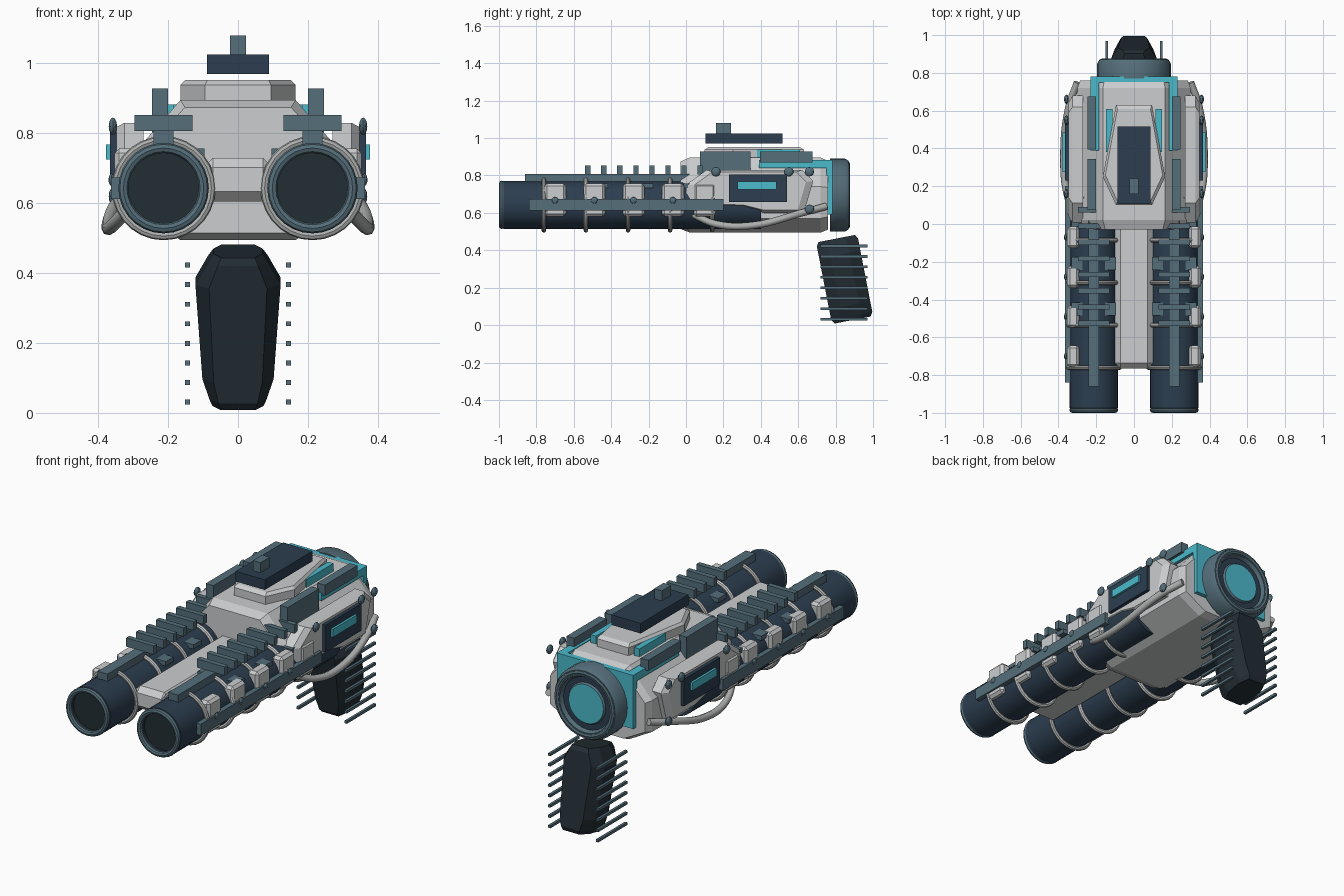
import bpy, bmesh, math
from mathutils import Matrix, Vector

if "Cube" in bpy.data.objects:
    bpy.data.objects.remove(bpy.data.objects["Cube"])


def mat(name, c):
    m = bpy.data.materials.new(name)
    m.diffuse_color = (*c, 1)
    m.use_nodes = True
    m.node_tree.nodes["Principled BSDF"].inputs["Base Color"].default_value = m.diffuse_color
    return m


WHITE = mat("shell white", (0.60, 0.61, 0.62))
GREY = mat("cable grey", (0.42, 0.43, 0.43))
NAVY = mat("barrel navy", (0.025, 0.048, 0.08))
STEEL = mat("steel blue", (0.089, 0.156, 0.195))
CYAN = mat("energy cyan", (0.07, 0.49, 0.60))
BLACK = mat("grip black", (0.016, 0.026, 0.034))


def finish(name, bm, mats, bevel=0, smooth=False):
    bmesh.ops.remove_doubles(bm, verts=bm.verts, dist=1e-5)
    if bevel:
        bmesh.ops.bevel(bm, geom=bm.edges[:], offset=bevel, segments=1, affect='EDGES')
    bmesh.ops.recalc_face_normals(bm, faces=bm.faces)
    me = bpy.data.meshes.new(name)
    bm.to_mesh(me)
    bm.free()
    for m in mats:
        me.materials.append(m)
    if smooth:
        me.shade_smooth()
        me.set_sharp_from_angle(angle=math.radians(35))
    ob = bpy.data.objects.new(name, me)
    bpy.context.collection.objects.link(ob)
    return ob


def box(name, m, x, y, z, bevel=0):
    """Box from (min, max) ranges."""
    bm = bmesh.new()
    bmesh.ops.create_cube(bm, size=1)
    for v in bm.verts:
        v.co = Vector([(r[0] + r[1]) / 2 + c * (r[1] - r[0]) for r, c in zip((x, y, z), v.co)])
    return finish(name, bm, [m], bevel)


def pair(name, m, x, y, z, bevel=0):
    """The same box on the right and the left."""
    box(name + "_right", m, x, y, z, bevel)
    box(name + "_left", m, (-x[1], -x[0]), y, z, bevel)


def loft(name, m, rings, bevel=0):
    """Skin closed rings of points and cap the ends."""
    bm = bmesh.new()
    rs = [[bm.verts.new(p) for p in r] for r in rings]
    n = len(rs[0])
    for a, b in zip(rs, rs[1:]):
        for i in range(n):
            bm.faces.new((a[i], a[(i + 1) % n], b[(i + 1) % n], b[i]))
    bm.faces.new(rs[0])
    bm.faces.new(rs[-1])
    return finish(name, bm, [m], bevel)


def lathe(name, prof, mats, cx, cz, n=28):
    """Turn (radius, y, material slot) points round a y axis."""
    bm = bmesh.new()
    rings = [[bm.verts.new((cx + r * math.cos(2 * math.pi * i / n), y,
                            cz + r * math.sin(2 * math.pi * i / n))) for i in range(n)]
             for r, y, _ in prof]
    for k in range(len(prof) - 1):
        a, b = rings[k], rings[k + 1]
        for i in range(n):
            f = bm.faces.new((a[i], a[(i + 1) % n], b[(i + 1) % n], b[i]))
            f.material_index = prof[k + 1][2]
    bmesh.ops.dissolve_degenerate(bm, dist=1e-6, edges=bm.edges[:])
    return finish(name, bm, mats, 0, True)


def hoop(name, m, cx, y, cz, R, r):
    prof = [(R + r * math.cos(math.pi * k / 4), y + r * math.sin(math.pi * k / 4), 0) for k in range(9)]
    return lathe(name, prof, [m], cx, cz)


def bolt(name, x, y, z, r, m):
    bm = bmesh.new()
    bmesh.ops.create_uvsphere(bm, u_segments=10, v_segments=6, radius=r,
                              matrix=Matrix.Translation((x, y, z)) @ Matrix.Diagonal((0.5, 1, 1, 1)))
    finish(name, bm, [m], 0, True)


# main body and the spine between the barrels
half = [(0.165, 0.495), (0.30, 0.57), (0.30, 0.74), (0.165, 0.895)]
section = half + [(-x, z) for x, z in reversed(half)]
loft("body_shell", WHITE, [[(x * s, y, 0.69 + (z - 0.69) * t) for x, z in section]
     for y, s, t in ((-0.03, 0.92, 0.90), (0.02, 1, 1), (0.72, 1, 1), (0.76, 0.95, 0.92))])
box("spine", WHITE, (-0.10, 0.10), (-0.765, 0.05), (0.605, 0.73), 0.028)

# raised top plate, sight block and sight
plate = [(0.095, 0.63), (0.165, 0.25), (0.095, 0.10), (-0.095, 0.10), (-0.165, 0.25), (-0.095, 0.63)]
loft("top_plate", WHITE, [[(x * s, 0.36 + (y - 0.36) * s, z) for x, y in plate]
     for z, s in ((0.88, 1), (0.938, 1), (0.952, 0.92))])
box("sight_block", NAVY, (-0.088, 0.088), (0.105, 0.515), (0.97, 1.025))
box("sight_post", STEEL, (-0.023, 0.023), (0.16, 0.24), (1.02, 1.08))
pair("plate_light", CYAN, (0.115, 0.147), (0.38, 0.61), (0.89, 0.938))

# cyan rear frame with the arms reaching forward
box("rear_frame", CYAN, (-0.23, 0.23), (0.75, 0.782), (0.59, 0.882))
pair("frame_arm", CYAN, (0.185, 0.23), (0.39, 0.76), (0.84, 0.882))

# rear power disc
lathe("rear_disc", [(0, 0.77, 0), (0.195, 0.77, 0), (0.195, 0.85, 0), (0.183, 0.87, 0), (0.152, 0.87, 0),
      (0.142, 0.85, 0), (0.112, 0.85, 1), (0.105, 0.86, 0), (0, 0.86, 2)], [STEEL, NAVY, CYAN], 0, 0.695)
hoop("rear_disc_rim", STEEL, 0, 0.862, 0.695, 0.168, 0.014)

# roof rails
pair("roof_rail_front", STEEL, (0.20, 0.246), (0.075, 0.345), (0.80, 0.928))
pair("roof_rail_rear", STEEL, (0.20, 0.246), (0.395, 0.675), (0.87, 0.928))

for s, side in ((1, "right"), (-1, "left")):
    cx, cz = 0.213 * s, 0.643
    # barrel with open muzzle
    lathe("barrel_" + side, [(0, 0.40, 0), (0.128, 0.40, 0), (0.128, -0.975, 0), (0.118, -0.978, 0),
          (0.106, -0.98, 0), (0.104, -0.96, 1), (0, -0.96, 1)], [NAVY, BLACK], cx, cz)
    hoop("muzzle_ring_" + side, STEEL, cx, -0.985, cz, 0.115, 0.0145)
    for i in range(5):
        hoop(f"barrel_hoop_{side}_{i}", WHITE if i % 2 else GREY, cx, -0.76 + 0.225 * i, cz, 0.137, 0.012)

    # side pod
    pod = [(0.0, 0.64), (0.0, 0.75), (0.11, 0.83), (0.62, 0.83), (0.68, 0.77), (0.63, 0.60), (0.42, 0.60), (0.30, 0.63)]
    loft("side_pod_" + side, WHITE, [[(x * s, 0.36 + (y - 0.36) * k, 0.73 + (z - 0.73) * k) for y, z in pod]
         for x, k in ((0.27, 1), (0.325, 1), (0.347, 0.88))])

    # cable slung under the pod
    cu = bpy.data.curves.new("cable_" + side, 'CURVE')
    cu.dimensions = '3D'
    cu.bevel_depth = 0.019
    cu.bevel_resolution = 2
    cu.resolution_u = 6
    cu.use_fill_caps = True
    sp = cu.splines.new('BEZIER')
    path = [(0.30, 0.75, 0.635), (0.345, 0.62, 0.60), (0.372, 0.35, 0.532), (0.355, 0.16, 0.54), (0.31, 0.04, 0.59)]
    sp.bezier_points.add(len(path) - 1)
    for p, (x, y, z) in zip(sp.bezier_points, path):
        p.co = (x * s, y, z)
        p.handle_left_type = p.handle_right_type = 'AUTO'
    cu.materials.append(GREY)
    bpy.context.collection.objects.link(bpy.data.objects.new("cable_" + side, cu))

    # bolts on the clips and pods
    for i, y in enumerate((-0.70, -0.49, -0.28, -0.07)):
        bolt(f"clip_bolt_{side}_{i}", 0.362 * s, y, 0.667, 0.018, STEEL)
    for i, (y, z) in enumerate(((0.16, 0.82), (0.55, 0.82), (0.66, 0.82), (0.66, 0.62))):
        bolt(f"pod_bolt_{side}_{i}", 0.358 * s, y, z, 0.025, STEEL)

# pod screens
pair("screen_panel", NAVY, (0.33, 0.366), (0.23, 0.54), (0.658, 0.805))
pair("screen_glow", CYAN, (0.36, 0.378), (0.275, 0.485), (0.725, 0.768))

# barrel side rails and clips
pair("side_rail", STEEL, (0.33, 0.364), (-0.84, 0.20), (0.612, 0.674))
for i, y in enumerate((-0.70, -0.49, -0.28, -0.07, 0.10)):
    pair(f"barrel_clip_{i}", WHITE, (0.29, 0.354), (y - 0.058, y + 0.058), (0.58, 0.757), 0.014)

# barrel top rails, teeth and cross brackets
pair("top_rail", STEEL, (0.184, 0.242), (-0.86, 0.10), (0.76, 0.808))
for i in range(8):
    y = -0.525 + 0.0857 * i
    pair(f"rail_tooth_{i}", STEEL, (0.13, 0.296), (y - 0.014, y + 0.014), (0.806, 0.853))
for i, y in enumerate((-0.45, -0.21, 0.02)):
    pair(f"cross_bracket_{i}", STEEL, (0.096, 0.33), (y - 0.034, y + 0.034), (0.732, 0.756))

# tilted grip: octagonal sections along its own axis
tilt = Matrix.Translation((0, 0.848, 0.245)) @ Matrix.Rotation(math.radians(11), 4, 'X')
rings = []
for z, w, d in ((-0.222, 0.073, 0.098), (-0.20, 0.082, 0.112), (-0.14, 0.102, 0.112),
                (0.135, 0.122, 0.112), (0.20, 0.085, 0.112), (0.222, 0.07, 0.10)):
    f = w * 0.68
    rings.append([tilt @ Vector(p + (z,)) for p in ((w, -d + 0.06), (w, d - 0.06), (f, d), (-f, d),
                 (-w, d - 0.06), (-w, -d + 0.06), (-f, -d), (f, -d))])
loft("grip", BLACK, rings)

# cooling bars beside the grip
for i in range(8):
    z = 0.031 + 0.056 * i
    pair(f"grip_bar_{i}", STEEL, (0.137, 0.151), (0.72, 0.97), (z - 0.007, z + 0.007))
